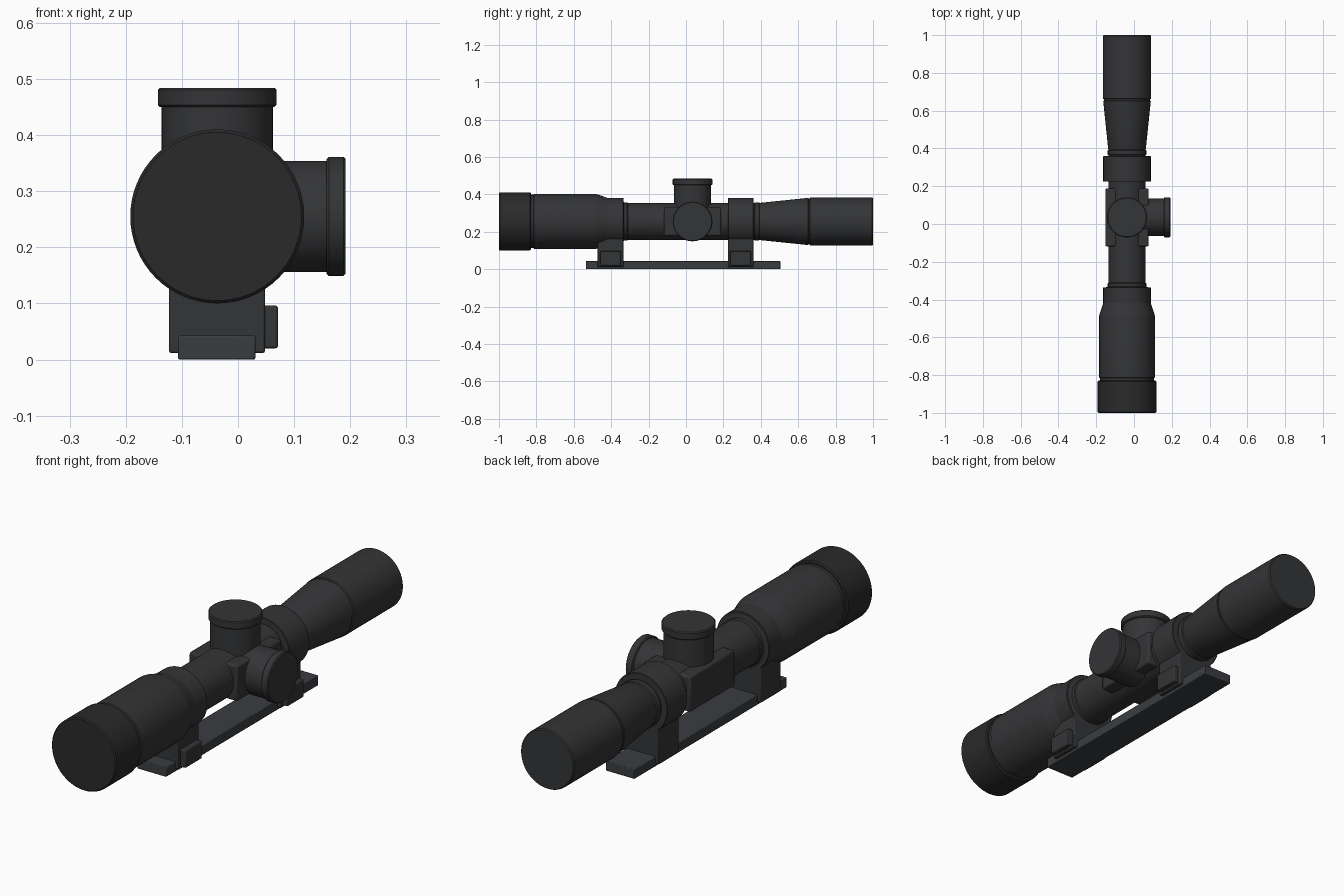
import bpy, math
from mathutils import Vector, Matrix

if "Cube" in bpy.data.objects:
    bpy.data.objects.remove(bpy.data.objects["Cube"])

AX, AZ = -0.037, 0.255   # optical axis
TY = 0.035               # turret position along the axis


def material(name, rgb):
    m = bpy.data.materials.new(name)
    m.diffuse_color = (*rgb, 1)
    m.use_nodes = True
    m.node_tree.nodes["Principled BSDF"].inputs["Base Color"].default_value = m.diffuse_color
    return m


BODY = material("matte_black", (0.034, 0.035, 0.037))
RUBBER = material("rubber_black", (0.023, 0.023, 0.023))
RAIL = material("rail_grey", (0.042, 0.046, 0.052))


def lathe(name, profile, origin, direction, mat=BODY, n=64):
    """Revolve (distance, radius) points about a line and cap both ends."""
    rot = Vector((0, 0, 1)).rotation_difference(Vector(direction)).to_matrix().to_4x4()
    place = Matrix.Translation(origin) @ rot
    verts = [place @ Vector((r * math.cos(2 * math.pi * i / n), r * math.sin(2 * math.pi * i / n), d))
             for d, r in profile for i in range(n)]
    faces = [(k * n + i, k * n + (i + 1) % n, (k + 1) * n + (i + 1) % n, (k + 1) * n + i)
             for k in range(len(profile) - 1) for i in range(n)]
    last = (len(profile) - 1) * n
    faces += [tuple(reversed(range(n))), tuple(range(last, last + n))]
    mesh = bpy.data.meshes.new(name)
    mesh.from_pydata(verts, [], faces)
    return finish(name, mesh, mat)


def finish(name, mesh, mat):
    ob = bpy.data.objects.new(name, mesh)
    bpy.context.collection.objects.link(ob)
    mesh.materials.append(mat)
    bpy.ops.object.select_all(action='DESELECT')
    ob.select_set(True)
    bpy.context.view_layer.objects.active = ob
    bpy.ops.object.shade_smooth_by_angle(angle=math.radians(25))
    return ob


def box(name, lo, hi, mat=BODY, bevel=0.004):
    verts = [(x, y, z) for x in (lo[0], hi[0]) for y in (lo[1], hi[1]) for z in (lo[2], hi[2])]
    faces = [(0, 1, 3, 2), (4, 6, 7, 5), (0, 4, 5, 1), (2, 3, 7, 6), (0, 2, 6, 4), (1, 5, 7, 3)]
    mesh = bpy.data.meshes.new(name)
    mesh.from_pydata(verts, [], faces)
    ob = finish(name, mesh, mat)
    mod = ob.modifiers.new("edge_bevel", 'BEVEL')
    mod.width, mod.segments = bevel, 2
    return ob


def drum(a, b, r, c=0.004):
    """Profile of a plain cylinder with softened rims."""
    return [(a, r - c), (a + c, r), (b - c, r), (b, r - c)]


axis_start, along = (AX, 0, AZ), (0, 1, 0)

# Scope tube: objective bell, main tube and flared eyepiece
lathe("scope_tube", [
    (-0.84, 0.143), (-0.815, 0.143), (-0.812, 0.147), (-0.485, 0.147), (-0.475, 0.145),
    (-0.41, 0.123), (-0.335, 0.112), (-0.332, 0.102), (-0.315, 0.102), (-0.311, 0.098),
    (0.365, 0.098), (0.368, 0.102), (0.39, 0.102), (0.394, 0.098), (0.40, 0.100),
    (0.652, 0.126), (0.655, 0.123), (0.661, 0.123), (0.664, 0.128),
    (0.995, 0.128), (1.0, 0.124)], axis_start, along)

# Rubber cover on the objective
lathe("objective_cover", drum(-1.0, -0.829, 0.155, 0.005), axis_start, along, RUBBER)

# Mount rings with foot blocks and side clamps
for label, y0, y1 in (("front", -0.472, -0.335), ("rear", 0.224, 0.36)):
    lathe(label + "_mount_ring", drum(y0, y1, 0.126, 0.002), axis_start, along)
    box(label + "_mount_foot", (-0.123, y0, 0.012), (0.048, y1, 0.22), bevel=0.003)
    box(label + "_mount_clamp", (0.03, y0 + 0.012, 0.02), (0.071, y1 - 0.012, 0.096))

# Base rail
box("base_rail", (-0.107, -0.535, 0), (0.031, 0.505, 0.043), RAIL, 0.003)

# Turret saddle block around the tube
box("turret_saddle", (AX - 0.115, -0.118, 0.178), (AX + 0.115, 0.188, 0.332), bevel=0.008)

# Elevation and windage turrets with caps
for label, direction, neck, top in (("elevation", (0, 0, 1), 0.197, 0.229),
                                    ("windage", (1, 0, 0), 0.197, 0.229)):
    start = (AX, TY, AZ)
    lathe(label + "_turret", [(0.05, 0.099), (neck, 0.099)], start, direction)
    lathe(label + "_cap", drum(neck - 0.002, top, 0.106), start, direction)
